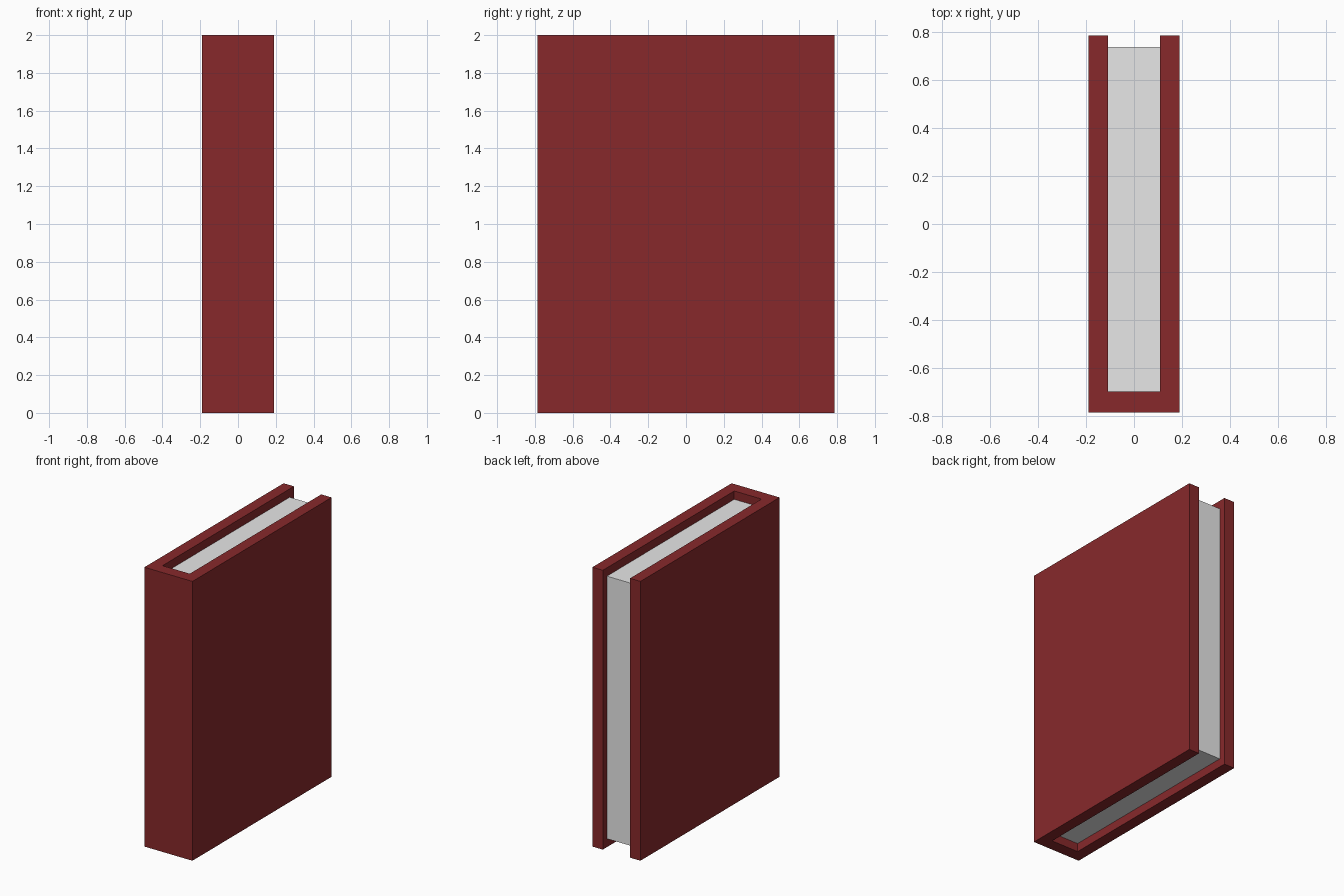
import bpy, bmesh

if "Cube" in bpy.data.objects:
    bpy.data.objects.remove(bpy.data.objects["Cube"])


def material(name, rgb):
    m = bpy.data.materials.new(name)
    m.diffuse_color = (*rgb, 1.0)
    m.use_nodes = True
    m.node_tree.nodes["Principled BSDF"].inputs["Base Color"].default_value = m.diffuse_color
    return m


def extruded(name, outline, z0, z1, mat):
    """Extrude a flat outline in x/y from z0 up to z1."""
    bm = bmesh.new()
    face = bm.faces.new([bm.verts.new((x, y, z0)) for x, y in outline])
    top = bmesh.ops.extrude_face_region(bm, geom=[face])["geom"]
    verts = [v for v in top if isinstance(v, bmesh.types.BMVert)]
    bmesh.ops.translate(bm, verts=verts, vec=(0, 0, z1 - z0))
    bmesh.ops.recalc_face_normals(bm, faces=bm.faces)
    mesh = bpy.data.meshes.new(name)
    bm.to_mesh(mesh)
    bm.free()
    mesh.materials.append(mat)
    obj = bpy.data.objects.new(name, mesh)
    bpy.context.collection.objects.link(obj)
    return obj


red = material("cover_red", (0.243, 0.022, 0.024))
paper = material("paper_white", (0.8, 0.8, 0.8))

W, D = 0.19, 0.787               # half width and half depth of the book
INNER, SPINE, PAGE_END = 0.108, -0.70, 0.74

# Cover: two boards joined by the spine at the front, a U seen from above
half = [(W, -D), (W, D), (INNER, D), (INNER, SPINE)]
extruded("cover", half + [(-x, y) for x, y in reversed(half)], 0.0, 2.0, red)

# Page block, set back from the cover's top, bottom and open edge
extruded("pages", [(-INNER, SPINE), (INNER, SPINE),
                   (INNER, PAGE_END), (-INNER, PAGE_END)], 0.06, 1.94, paper)
